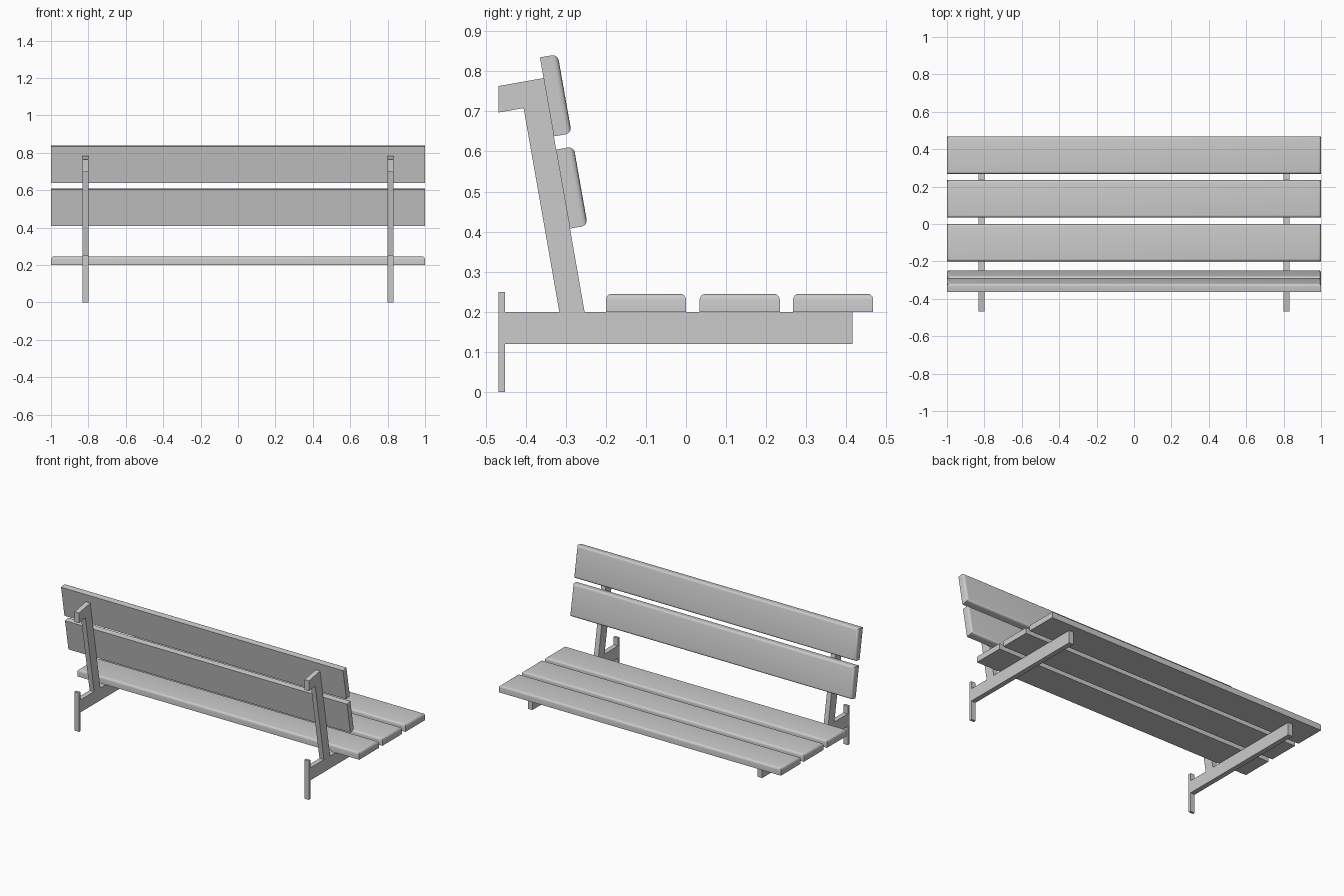
import bpy, bmesh
from math import radians
from mathutils import Vector

if "Cube" in bpy.data.objects:
    bpy.data.objects.remove(bpy.data.objects["Cube"], do_unlink=True)

grey = bpy.data.materials.new("plain grey")
grey.use_nodes = True
grey.diffuse_color = (0.6, 0.6, 0.6, 1)
grey.node_tree.nodes["Principled BSDF"].inputs["Base Color"].default_value = (0.6, 0.6, 0.6, 1)


def finish(name, bm):
    bmesh.ops.recalc_face_normals(bm, faces=bm.faces[:])
    mesh = bpy.data.meshes.new(name)
    bm.to_mesh(mesh)
    bm.free()
    mesh.materials.append(grey)
    obj = bpy.data.objects.new(name, mesh)
    bpy.context.collection.objects.link(obj)
    return obj


def plank(name, y, z, tilt=0.0):
    """Board lying on its underside centre, with the upper rim rounded."""
    length, width, thick = 2.0, 0.2, 0.045
    bm = bmesh.new()
    bmesh.ops.create_cube(bm, size=1)
    for v in bm.verts:
        v.co = Vector((v.co.x * length, v.co.y * width, (v.co.z + 0.5) * thick))
    rim = [e for e in bm.edges if all(v.co.z > thick / 2 for v in e.verts)]
    bmesh.ops.bevel(bm, geom=rim, offset=0.015, segments=4, profile=0.5, affect='EDGES')
    obj = finish(name, bm)
    obj.location = (0, y, z)
    obj.rotation_euler.x = tilt
    bpy.ops.object.select_all(action='DESELECT')
    obj.select_set(True)
    bpy.context.view_layer.objects.active = obj
    bpy.ops.object.shade_smooth_by_angle(angle=radians(40))


def side_plate(name, x, outline, width=0.032):
    """Side outline in y and z, extruded across x."""
    bm = bmesh.new()
    face = bm.faces.new([bm.verts.new((x - width / 2, y, z)) for y, z in outline])
    out = bmesh.ops.extrude_face_region(bm, geom=[face])
    moved = [g for g in out["geom"] if isinstance(g, bmesh.types.BMVert)]
    bmesh.ops.translate(bm, verts=moved, vec=(width, 0, 0))
    finish(name, bm)


def rect(y0, y1, z0, z1):
    return [(y0, z0), (y1, z0), (y1, z1), (y0, z1)]


# Seat boards
for name, y in (("rear", -0.1), ("middle", 0.134), ("outer", 0.367)):
    plank(name + "_seat_board", y, 0.2)

# Leaning backrest boards
plank("lower_back_board", -0.307, 0.506, radians(-80))
plank("upper_back_board", -0.347, 0.736, radians(-80))

# Supporting frames: wall plate, seat beam, leaning post with hooked top
post = [(-0.316, 0.2), (-0.253, 0.2), (-0.355, 0.783),
        (-0.468, 0.763), (-0.468, 0.697), (-0.405, 0.708)]
for side, x in (("left", 0.815), ("right", -0.815)):
    side_plate(side + "_wall_plate", x, rect(-0.468, -0.452, 0, 0.25))
    side_plate(side + "_seat_beam", x, rect(-0.452, 0.415, 0.12, 0.2))
    side_plate(side + "_back_post", x, post)
